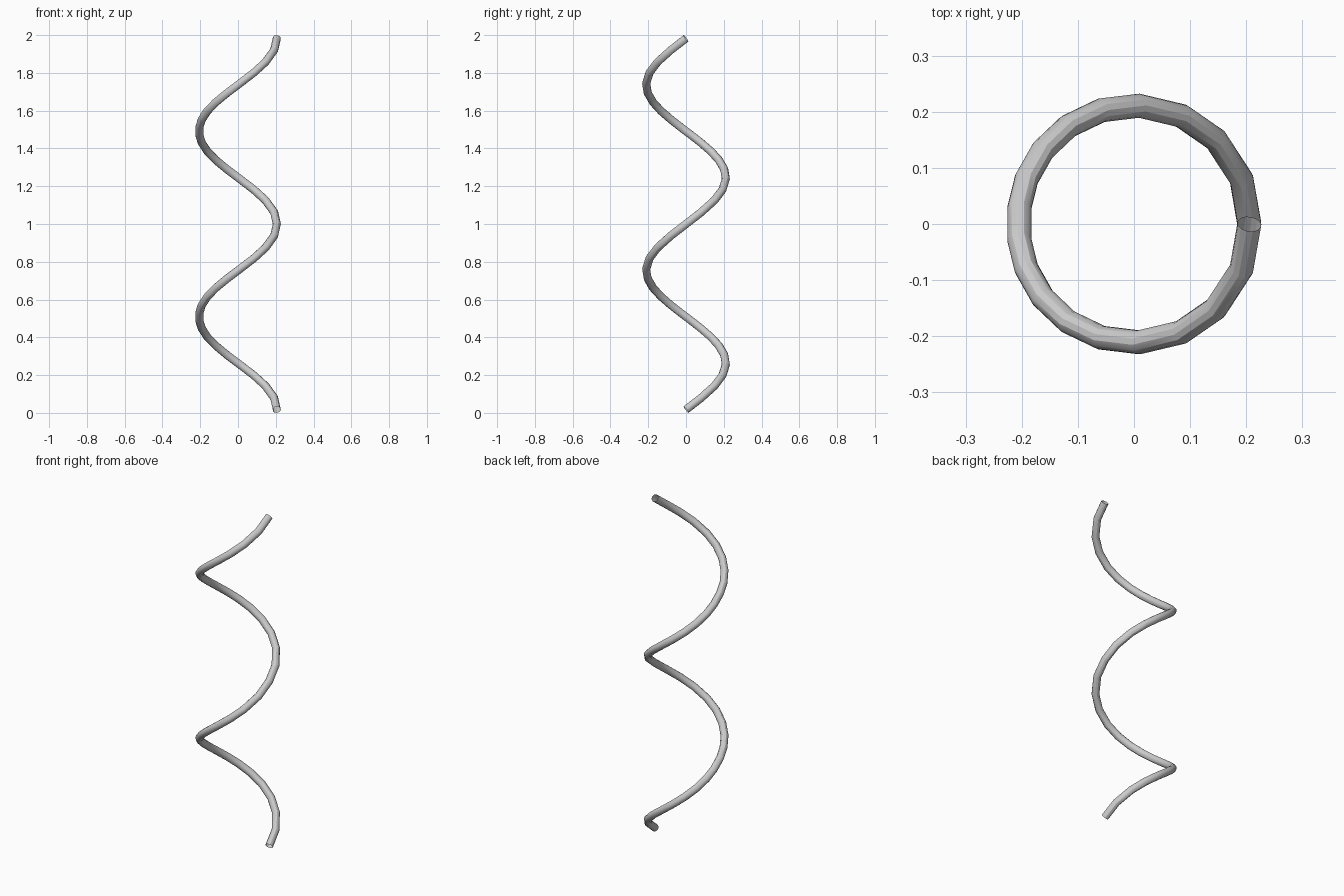
import bpy
from math import radians, sin, cos

if "Cube" in bpy.data.objects:
    bpy.data.objects.remove(bpy.data.objects["Cube"])

TUBE = 0.0215
Z0, Z1 = 0.0172, 1.9828
TURNS = 2
# sample angles of half a turn; segments get shorter away from the joint
HALF = [0, 22.7, 45.9, 66.5, 87.5, 106, 124, 141, 157.5, 172]
TURN = HALF + [360 - a for a in reversed(HALF[1:])]

angles = [360 * t + a for t in range(TURNS) for a in TURN] + [360 * TURNS]


def helix_point(deg):
    a = radians(deg)
    r = 0.2055 + 0.0055 * abs(sin(a))
    z = Z0 + (Z1 - Z0) * deg / (360 * TURNS)
    return (r * cos(a), r * sin(a), z, 1)


# helical path with a round bevel, open at both ends
curve = bpy.data.curves.new("spiral_tube", 'CURVE')
curve.dimensions = '3D'
curve.bevel_depth = TUBE
curve.bevel_resolution = 4
curve.use_fill_caps = False
spline = curve.splines.new('POLY')
spline.points.add(len(angles) - 1)
for p, deg in zip(spline.points, angles):
    p.co = helix_point(deg)
spline.use_smooth = True

tube = bpy.data.objects.new("spiral_tube", curve)
bpy.context.collection.objects.link(tube)
bpy.context.view_layer.objects.active = tube
tube.select_set(True)
bpy.ops.object.convert(target='MESH')
bpy.ops.object.shade_smooth_by_angle()
